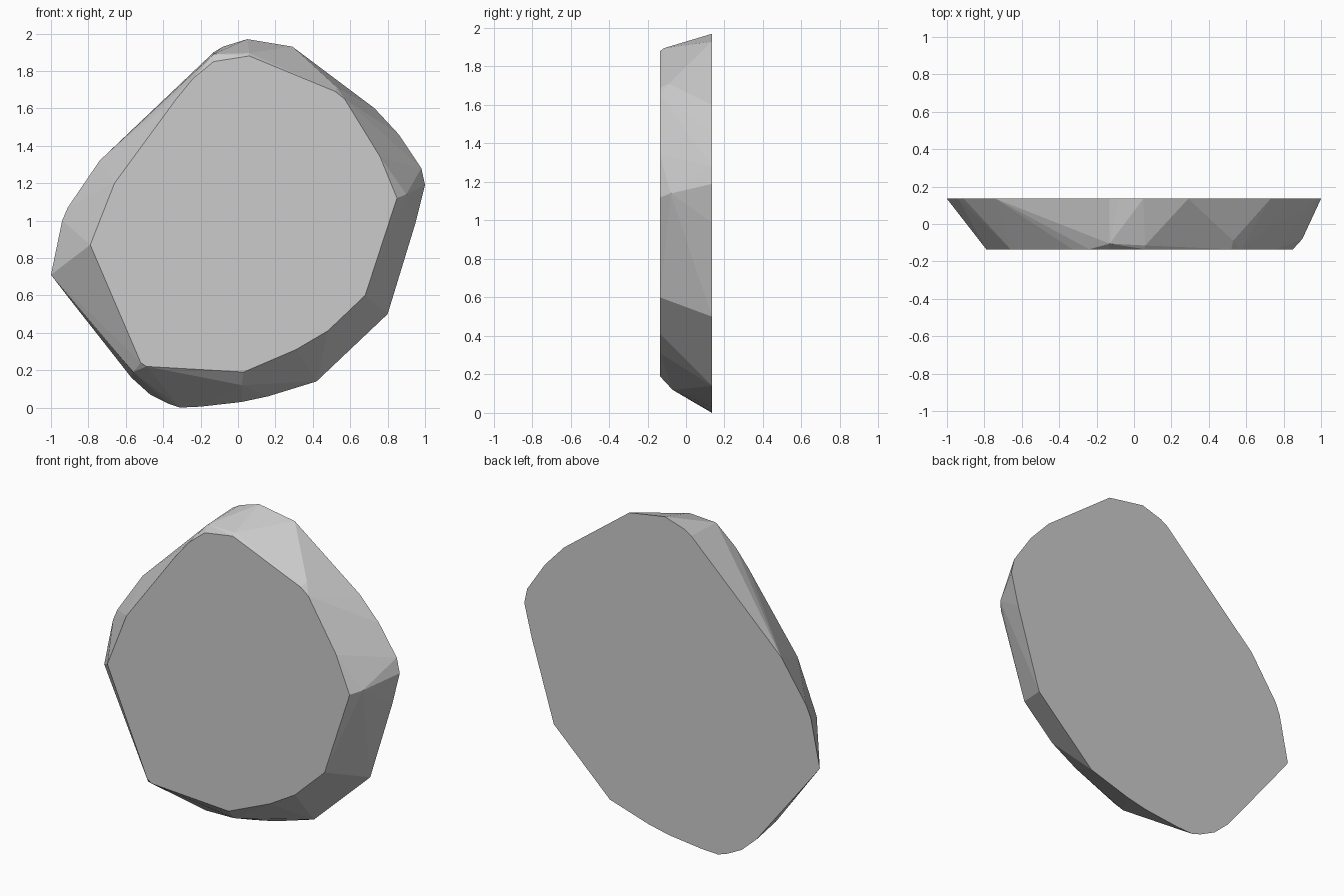
import bpy, bmesh

if "Cube" in bpy.data.objects:
    bpy.data.objects.remove(bpy.data.objects["Cube"])

HALF = 0.135  # half the slab thickness

# Wide back outline (x, z)
back = [(-1, .71), (-.94, 1.0), (-.91, 1.07), (-.74, 1.32), (-.13, 1.9),
        (-.08, 1.93), (.05, 1.97), (.29, 1.93), (.73, 1.6), (.86, 1.46),
        (.98, 1.28), (1, 1.19), (.95, .99), (.8, .5), (.42, .14), (.16, .06),
        (.02, .03), (-.2, .005), (-.31, 0), (-.37, .02), (-.47, .07),
        (-.57, .16), (-.9, .58)]

# Smaller front outline (x, z)
front = [(-.79, .87), (-.66, 1.2), (-.33, 1.65), (-.24, 1.76), (-.13, 1.85),
         (.06, 1.88), (.52, 1.69), (.57, 1.65), (.76, 1.34), (.85, 1.12),
         (.68, .6), (.48, .41), (.31, .31), (.03, .19), (-.49, .22),
         (-.52, .24)]

# Chipped corners between the two faces (x, y, z)
chips = [(-.13, -.105, 1.89), (.06, -.115, 1.895), (.02, -.07, .12),
         (-.56, -.07, .19), (.9, -.08, 1.14), (.53, -.09, 1.71)]

# Faceted stone: hull around both outlines and the chips
bm = bmesh.new()
for x, z in back:
    bm.verts.new((x, HALF, z))
for x, z in front:
    bm.verts.new((x, -HALF, z))
for p in chips:
    bm.verts.new(p)
hull = bmesh.ops.convex_hull(bm, input=bm.verts[:])
loose = {g for g in hull["geom_interior"] + hull["geom_unused"]
         if isinstance(g, bmesh.types.BMVert)}
bmesh.ops.delete(bm, geom=list(loose), context='VERTS')
bmesh.ops.dissolve_limit(bm, angle_limit=0.01, verts=bm.verts[:], edges=bm.edges[:])
bmesh.ops.recalc_face_normals(bm, faces=bm.faces[:])

mesh = bpy.data.meshes.new("flat_stone")
bm.to_mesh(mesh)
bm.free()
stone = bpy.data.objects.new("flat_stone", mesh)
bpy.context.collection.objects.link(stone)
